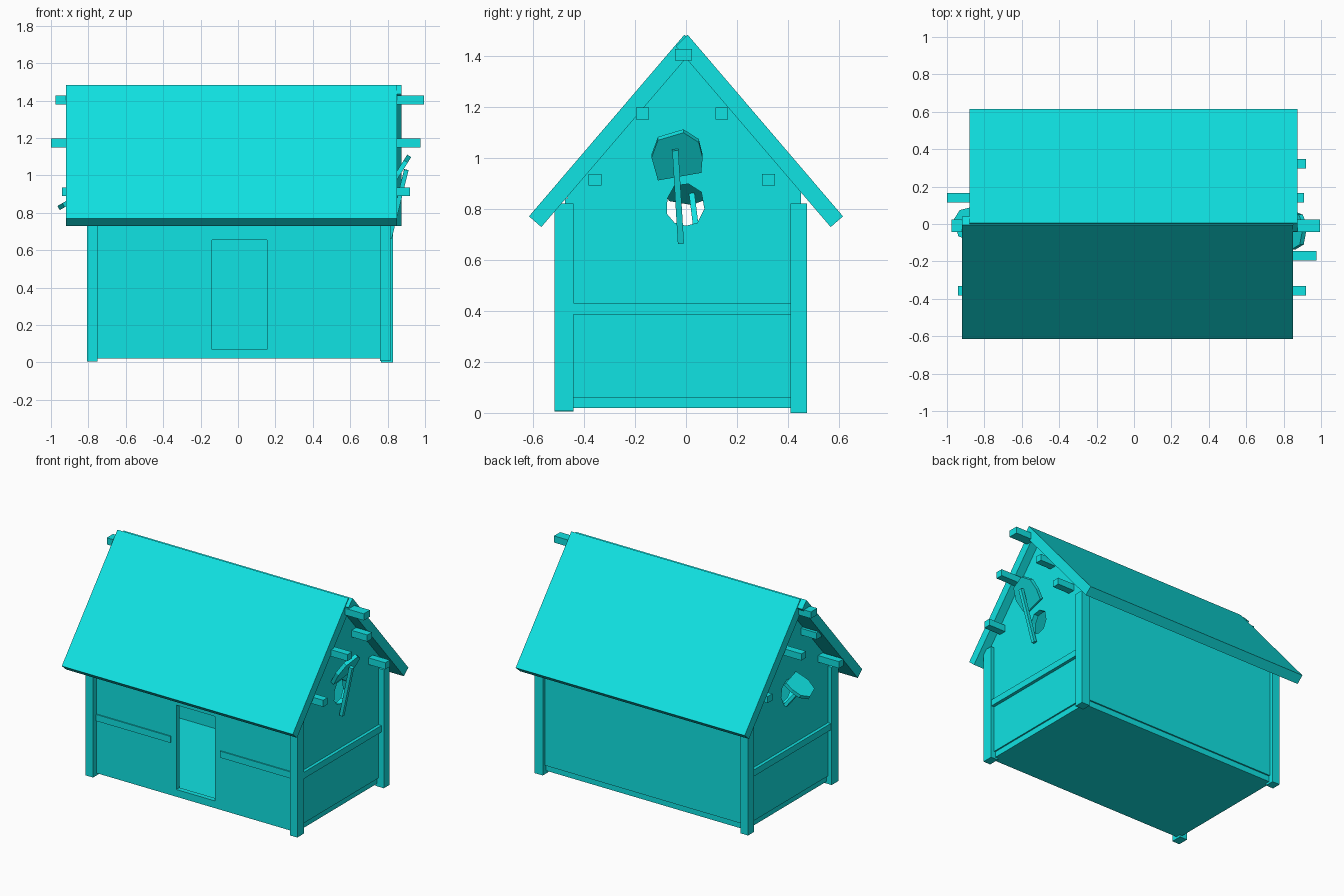
import bpy, bmesh
from mathutils import Vector

cube = bpy.data.objects.get("Cube")
if cube:
    bpy.data.objects.remove(cube, do_unlink=True)

# Single flat colour
COLOUR = (0.005, 0.77, 0.77, 1.0)
mat = bpy.data.materials.new("turquoise")
mat.use_nodes = True
mat.diffuse_color = COLOUR
mat.node_tree.nodes["Principled BSDF"].inputs["Base Color"].default_value = COLOUR


def prism(name, points, direction):
    """Extrude a planar outline along a vector."""
    bm = bmesh.new()
    face = bm.faces.new([bm.verts.new(p) for p in points])
    grown = bmesh.ops.extrude_face_region(bm, geom=[face], use_keep_orig=True)["geom"]
    moved = [g for g in grown if isinstance(g, bmesh.types.BMVert)]
    bmesh.ops.translate(bm, verts=moved, vec=Vector(direction))
    bmesh.ops.recalc_face_normals(bm, faces=bm.faces)
    mesh = bpy.data.meshes.new(name)
    bm.to_mesh(mesh)
    bm.free()
    mesh.materials.append(mat)
    obj = bpy.data.objects.new(name, mesh)
    bpy.context.collection.objects.link(obj)
    return obj


def box(name, x, y, z):
    outline = [(x[0], y[0], z[0]), (x[1], y[0], z[0]), (x[1], y[1], z[0]), (x[0], y[1], z[0])]
    return prism(name, outline, (0, 0, z[1] - z[0]))


def stick(name, start, end, width):
    """Square rod between two points."""
    start, end = Vector(start), Vector(end)
    axis = (end - start).normalized()
    side = axis.cross(Vector((1, 0, 0))).normalized() * width / 2
    up = axis.cross(side)
    return prism(name, [start + side + up, start - side + up, start - side - up, start + side - up], end - start)


def cut(obj, cutter):
    mod = obj.modifiers.new("opening", "BOOLEAN")
    mod.operation = "DIFFERENCE"
    mod.solver = "EXACT"
    mod.object = cutter
    cutter.hide_render = True
    cutter.hide_viewport = True
    cutter.display_type = "WIRE"


FRONT, BACK = -0.475, 0.45
LEFT, RIGHT = 0.79, -0.78
THICK = 0.035

# Floor and long walls, the front one built around an open doorway
box("floor", (RIGHT + 0.01, LEFT - 0.01), (FRONT + 0.01, BACK - 0.01), (0.02, 0.065))
box("back_wall", (RIGHT, LEFT), (BACK - THICK, BACK), (0.06, 0.87))
front_y = (FRONT, FRONT + THICK)
box("front_wall_right", (RIGHT, -0.14), front_y, (0.02, 0.84))
box("front_wall_left", (0.155, LEFT), front_y, (0.02, 0.84))
box("door_lintel", (-0.14, 0.155), front_y, (0.655, 0.84))
box("door_sill", (-0.14, 0.155), front_y, (0.02, 0.07))
box("front_rail_right", (RIGHT, -0.18), (FRONT - 0.008, FRONT), (0.385, 0.43))
box("front_rail_left", (0.2, LEFT), (FRONT - 0.008, FRONT), (0.385, 0.43))

# Gable walls with an eight-sided window, and their rails
gable = [(FRONT + 0.01, 0.06), (BACK, 0.06), (BACK, 0.87), (0, 1.4), (FRONT + 0.01, 0.85)]
window = [(-0.075, 0.78), (-0.045, 0.745), (0.0, 0.733), (0.045, 0.745),
          (0.072, 0.8), (0.06, 0.865), (0.01, 0.897), (-0.045, 0.89), (-0.073, 0.84)]
for side, x, sign in (("left", LEFT, 1), ("right", RIGHT, -1)):
    wall = prism(side + "_gable", [(x, y, z) for y, z in gable], (-sign * THICK, 0, 0))
    cutter = prism(side + "_window_cutter", [(x + sign * 0.1, y, z) for y, z in window],
                   (-sign * 0.3, 0, 0))
    cut(wall, cutter)
    box(side + "_gable_rail", sorted((x, x + sign * 0.022)), (-0.45, 0.42), (0.385, 0.43))

# Corner posts
box("front_left_post", (0.76, 0.815), (-0.515, -0.44), (0.008, 0.82))
box("back_left_post", (0.765, 0.83), (0.41, 0.475), (0.0, 0.82))
box("front_right_post", (-0.808, -0.75), (-0.515, -0.44), (0.005, 0.82))
box("back_right_post", (-0.808, -0.75), (0.41, 0.475), (0.005, 0.82))

# Roof slabs
slab = [(0.006, 1.482), (0.615, 0.77), (0.567, 0.728), (-0.04, 1.436)]
for side, sign, x0, x1 in (("front", -1, -0.92, 0.85), ("back", 1, -0.88, 0.875)):
    prism(side + "_roof", [(x0, sign * y, z) for y, z in slab], (x1 - x0, 0, 0))

# Roof beams of uneven length: centre y, centre z, width, x ends
beams = [("ridge", -0.01, 1.403, 0.068, -0.975, 0.995),
         ("front_upper", -0.17, 1.173, 0.05, -0.9, 0.975),
         ("back_upper", 0.14, 1.173, 0.05, -1.0, 0.91),
         ("front_lower", -0.357, 0.913, 0.05, -0.94, 0.92),
         ("back_lower", 0.323, 0.913, 0.05, -0.87, 0.92)]
for name, y, z, w, x0, x1 in beams:
    box(name + "_beam", (x0, x1), (y - w / 2, y + w / 2), (z - 0.023, z + 0.023))

# Window shutters: outline in (sideways, outward) around a centre, swung open
shutter = [(-0.1, 0.0), (-0.075, 0.08), (0.025, 0.115), (0.085, 0.07),
           (0.1, -0.0), (0.095, -0.07), (-0.075, -0.105)]
for side, centre, swing, normal, size in (
        ("left", (0.865, -0.035, 1.0), (0.53, 0, 0.85), (-0.85, 0, 0.53), 1.0),
        ("right", (-0.865, 0.0, 0.865), (-0.87, 0, -0.5), (-0.5, 0, 0.87), 0.88)):
    outline = [Vector(centre) + Vector((0, u * size, 0)) + Vector(swing) * v * size
               for u, v in shutter]
    prism(side + "_shutter", outline, Vector(normal) * 0.025)

# Props holding the shutters
stick("left_prop", (0.81, -0.02, 0.665), (0.9, -0.042, 1.03), 0.024)
stick("right_prop", (-0.79, 0.038, 0.735), (-0.89, 0.022, 0.865), 0.022)
